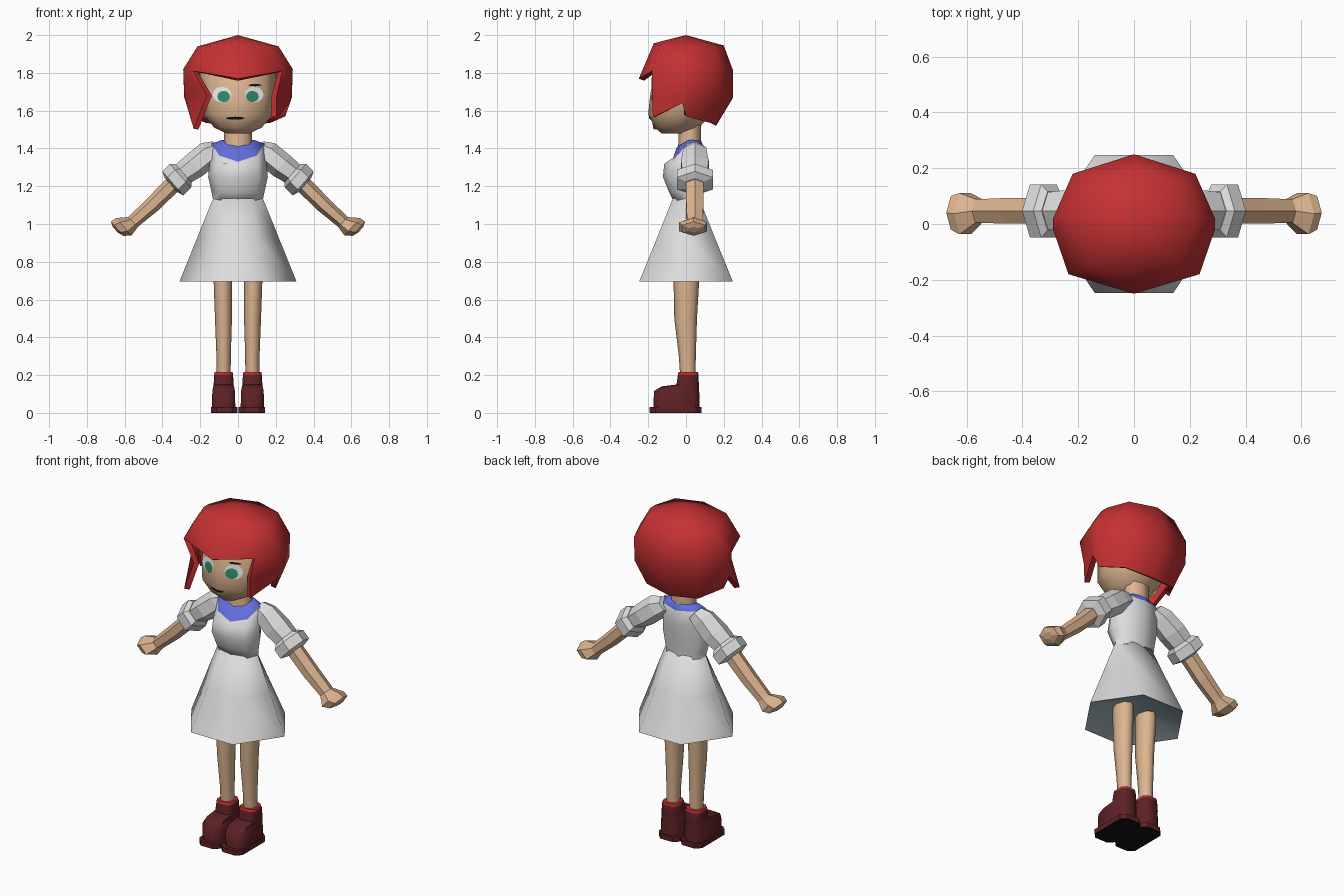
import bpy, bmesh, math
from mathutils import Vector
from mathutils.bvhtree import BVHTree

if "Cube" in bpy.data.objects:
    bpy.data.objects.remove(bpy.data.objects["Cube"], do_unlink=True)


def material(name, r, g, b):
    m = bpy.data.materials.new(name)
    m.use_nodes = True
    m.diffuse_color = (r, g, b, 1)
    m.node_tree.nodes["Principled BSDF"].inputs["Base Color"].default_value = (r, g, b, 1)
    return m


RED = material("hair red", .56, .03, .033)
SKIN = material("skin", .72, .46, .28)
WHITE = material("cloth white", .72, .72, .72)
BLUE = material("collar blue", .12, .16, .72)
BOOT = material("boot maroon", .11, .015, .018)
EYE = material("eye white", .85, .87, .87)
GREEN = material("iris green", .03, .25, .14)
BLACK = material("black", .008, .006, .006)
LINING = material("lining grey blue", .38, .48, .53)


def finish(name, bm, mats, angle, thickness=0):
    bmesh.ops.recalc_face_normals(bm, faces=bm.faces)
    mesh = bpy.data.meshes.new(name)
    bm.to_mesh(mesh)
    bm.free()
    ob = bpy.data.objects.new(name, mesh)
    bpy.context.collection.objects.link(ob)
    for m in mats:
        mesh.materials.append(m)
    bpy.ops.object.select_all(action='DESELECT')
    ob.select_set(True)
    bpy.context.view_layer.objects.active = ob
    if thickness:
        mod = ob.modifiers.new("thickness", 'SOLIDIFY')
        mod.thickness, mod.offset = thickness, -1
        bpy.ops.object.modifier_apply(modifier=mod.name)
    if angle:
        bpy.ops.object.shade_smooth_by_angle(angle=math.radians(angle))
    return ob


def loft(name, rings, mats, bands=(), angle=70):
    """Closed skin over rings; bands gives the material index of each band, then of the last cap."""
    bm = bmesh.new()
    vs = [[bm.verts.new(p) for p in r] for r in rings]
    n = len(rings[0])
    bm.faces.new(vs[0])
    for k, (a, b) in enumerate(zip(vs, vs[1:])):
        for i in range(n):
            f = bm.faces.new((a[i], a[(i + 1) % n], b[(i + 1) % n], b[i]))
            f.material_index = bands[k] if k < len(bands) else 0
    bm.faces.new(vs[-1]).material_index = bands[-1] if bands else 0
    return finish(name, bm, mats, angle)


def oval(z, rx, front, back, cx=0, n=8, dip=0, rise=0):
    """Horizontal ring starting at the front; dip lowers the front, rise lifts the sides."""
    pts = []
    for i in range(n):
        a = 2 * math.pi * i / n
        c, s = math.cos(a), math.sin(a)
        y = (front + back) / 2 - c * (back - front) / 2
        pts.append((cx + rx * s, y, z - dip * max(c, 0) + rise * s * s))
    return pts


def box_ring(z, cx, half, front, back, cut):
    """Rectangle with cut corners."""
    q = [(-half + cut, front), (half - cut, front), (half, front + cut), (half, back - cut),
         (half - cut, back), (-half + cut, back), (-half, back - cut), (-half, front + cut)]
    return [(cx + x, y, z) for x, y in q]


# Head and neck
head = loft("head", [oval(1.48, .06, -.13, 0), oval(1.51, .125, -.165, .07),
                     oval(1.58, .185, -.2, .13), oval(1.68, .205, -.19, .17),
                     oval(1.82, .2, -.165, .18), oval(1.92, .12, -.1, .12)], [SKIN])
loft("neck", [oval(1.36, .085, -.05, .08), oval(1.43, .075, -.04, .08),
              oval(1.56, .075, -.04, .08)], [SKIN])

# Face plates that follow the head
bm = bmesh.new()
bm.from_mesh(head.data)
face_tree = BVHTree.FromBMesh(bm)
bm.free()


def plate(name, x, z, w, h, mat, lift, sides=12):
    bm = bmesh.new()
    bmesh.ops.create_circle(bm, cap_ends=True, cap_tris=True, segments=sides, radius=1)
    bmesh.ops.subdivide_edges(bm, edges=bm.edges[:], cuts=3, use_grid_fill=True)
    for v in bm.verts:
        px, pz = x + v.co.x * w, z + v.co.y * h
        hit = face_tree.ray_cast(Vector((px, -1, pz)), Vector((0, 1, 0)))[0]
        v.co = (px, (hit.y if hit else -.1) - lift, pz)
    ob = finish(name, bm, [mat], 0)
    for p in ob.data.polygons:
        if p.normal.y > 0:
            p.flip()


for s, side in ((1, "left"), (-1, "right")):
    plate(side + "_eye", s * .085, 1.685, .05, .042, EYE, .004)
    plate(side + "_iris", s * .076, 1.675, .034, .03, GREEN, .007)
plate("left_brow", .09, 1.735, .035, .006, BLACK, .007)
plate("mouth", -.015, 1.56, .05, .008, BLACK, .005)

# Hair shell: each column runs from the crown down to its tip
bang = [(0, -.17, 1.957), (0, -.25, 1.77)]
half_columns = [
    [(.17, -.14, 1.945), (.235, -.18, 1.81), (.205, -.18, 1.68), (.205, -.175, 1.565)],
    [(.215, -.02, 1.94), (.29, -.02, 1.82), (.285, -.02, 1.7), (.275, -.02, 1.64)],
    [(.215, .03, 1.94), (.29, .02, 1.82), (.285, .02, 1.67), (.25, 0, 1.57)],
    [(.16, .15, 1.945), (.22, .18, 1.82), (.215, .18, 1.68), (.17, .13, 1.535)],
]
back = [(0, .2, 1.945), (0, .25, 1.81), (0, .25, 1.67), (0, .16, 1.52)]
mirrored = [[(-x, y, z) for x, y, z in col] for col in reversed(half_columns)]
mirrored[-1][2:] = [(-.165, -.185, 1.68), (-.235, -.175, 1.505)]
columns = [bang] + half_columns + [back] + mirrored
bm = bmesh.new()
crown = bm.verts.new((0, 0, 2))
cols = [[bm.verts.new(p) for p in c] for c in columns]
for a, b in zip(cols, cols[1:] + cols[:1]):
    bm.faces.new((crown, a[0], b[0]))
    for k in range(min(len(a), len(b)) - 1):
        bm.faces.new((a[k], a[k + 1], b[k + 1], b[k]))
finish("hair", bm, [RED], 75, thickness=.03)

# Blouse with blue collar
loft("blouse", [oval(1.12, .13, -.065, .075), oval(1.17, .14, -.09, .08),
                oval(1.25, .158, -.122, .09), oval(1.33, .15, -.115, .1, dip=.01),
                oval(1.405, .14, -.075, .095, dip=.075, rise=.02),
                oval(1.44, .085, -.05, .08, dip=.035, rise=.005)],
     [WHITE, BLUE], (0, 0, 0, 0, 1, 1))


# Skirt, closed underneath by its lining
def hexagon(z, side, corner, depth):
    return [(side, 0, z), (corner, depth, z), (-corner, depth, z),
            (-side, 0, z), (-corner, -depth, z), (corner, -depth, z)]


loft("skirt", [hexagon(1.135, .132, .065, .07), hexagon(.93, .215, .1, .152),
               hexagon(.695, .31, .14, .248), hexagon(.75, .18, .08, .14)],
     [WHITE, LINING], (0, 0, 1, 1))


# Arms, built as slanted six-sided tubes
def tilted(s, x, z, perp, depth, y=.047):
    d = Vector((.66, 0, .75))
    pts = []
    for i in range(6):
        a = math.pi * i / 3
        p = Vector((x, y, z)) + d * perp * math.cos(a) + Vector((0, depth * math.sin(a), 0))
        pts.append((s * p.x, p.y, p.z))
    return pts


for s, side in ((1, "left"), (-1, "right")):
    loft(side + "_sleeve", [tilted(s, .1, 1.4, .05, .05), tilted(s, .15, 1.375, .07, .07),
                            tilted(s, .23, 1.31, .07, .085), tilted(s, .305, 1.255, .06, .075)],
         [WHITE], angle=0)
    loft(side + "_cuff", [tilted(s, .288, 1.268, .066, .08), tilted(s, .305, 1.255, .085, .11),
                          tilted(s, .345, 1.215, .085, .11), tilted(s, .355, 1.207, .05, .06)],
         [WHITE], angle=0)
    loft(side + "_arm", [tilted(s, .32, 1.235, .046, .053), tilted(s, .45, 1.105, .043, .053),
                         tilted(s, .56, 1.007, .036, .048)], [SKIN], angle=0)
    loft(side + "_hand", [tilted(s, .555, 1.01, .036, .048), tilted(s, .605, .985, .062, .085, .037),
                          tilted(s, .64, .975, .05, .07, .04), tilted(s, .65, .97, .02, .03, .04)],
         [SKIN], angle=0)

    # Legs
    loft(side + "_leg", [oval(.18, .037, -.03, .05, s * .076), oval(.3, .038, -.038, .052, s * .076),
                         oval(.5, .045, -.062, .058, s * .077), oval(.7, .049, -.066, .07, s * .08),
                         oval(.8, .049, -.066, .07, s * .08)], [SKIN])

    # Boots with red top trim and dark soles
    loft(side + "_boot", [box_ring(.025, s * .076, .062, -.172, .072, .03),
                          box_ring(.115, s * .076, .06, -.17, .07, .03),
                          box_ring(.14, s * .076, .055, -.13, .068, .025),
                          box_ring(.15, s * .076, .053, -.05, .068, .02),
                          box_ring(.203, s * .076, .05, -.043, .066, .02),
                          box_ring(.216, s * .076, .047, -.04, .063, .02)],
         [BOOT, RED], (0, 0, 0, 0, 1, 1), angle=50)
    loft(side + "_sole", [box_ring(.03, s * .073, .071, -.192, .082, .03),
                          box_ring(.002, s * .073, .071, -.192, .082, .03),
                          box_ring(0, s * .073, .07, -.19, .08, .03)],
         [BOOT, BLACK], (0, 1, 1), angle=30)
